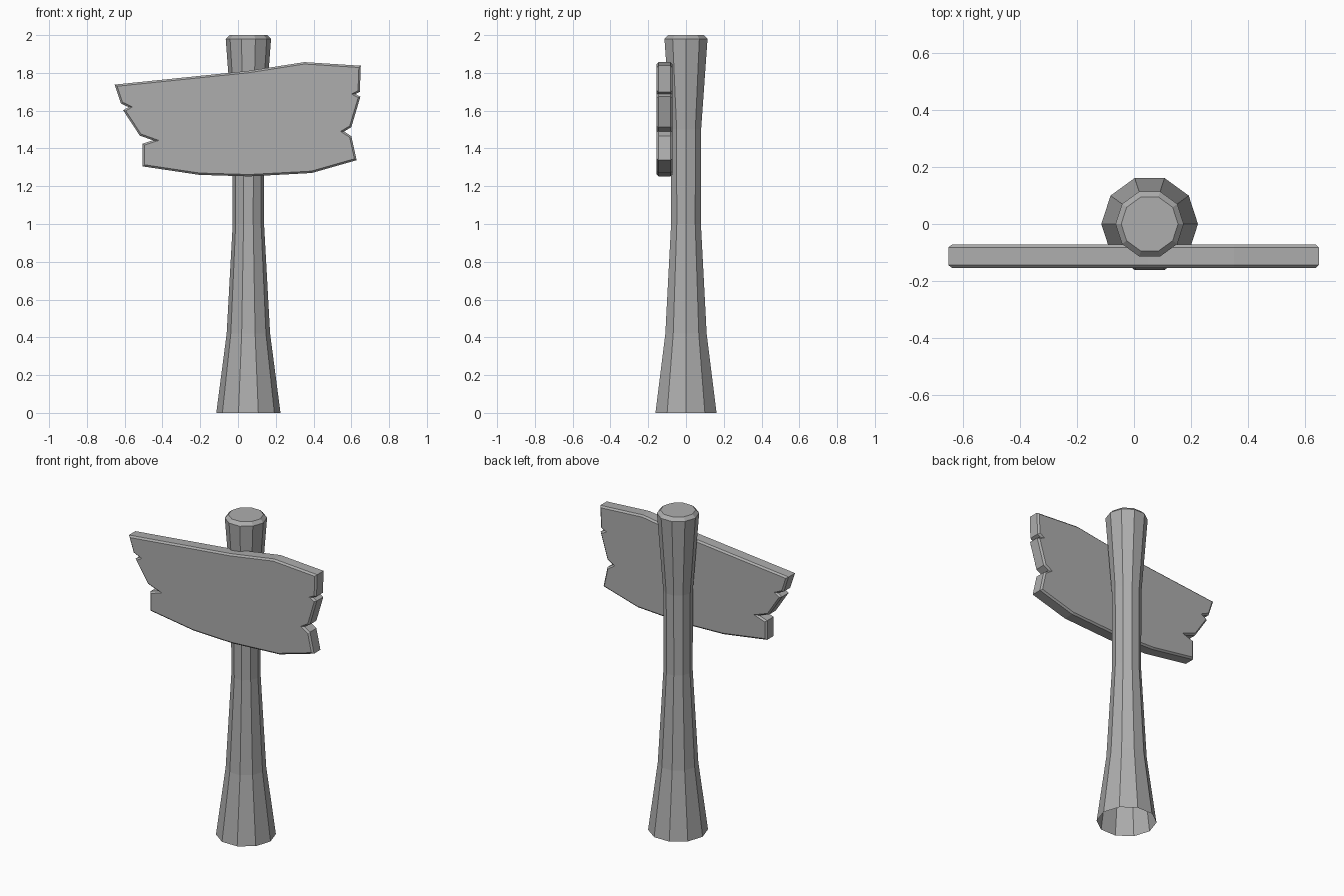
import bpy, bmesh, math

cube = bpy.data.objects.get("Cube")
if cube:
    bpy.data.objects.remove(cube, do_unlink=True)

# Single weathered wood colour
wood = bpy.data.materials.new("weathered_grey_wood")
wood.use_nodes = True
GREY = (0.42, 0.42, 0.42, 1)
wood.diffuse_color = GREY
wood.node_tree.nodes["Principled BSDF"].inputs["Base Color"].default_value = GREY


def add_object(name, bm):
    bmesh.ops.recalc_face_normals(bm, faces=bm.faces)
    mesh = bpy.data.meshes.new(name)
    bm.to_mesh(mesh)
    bm.free()
    mesh.materials.append(wood)
    obj = bpy.data.objects.new(name, mesh)
    bpy.context.collection.objects.link(obj)
    return obj


# Post: ten-sided flared column, open underneath, chamfered top
SIDES = 10
PROFILE = [(0.17, 0), (0.115, 0.42), (0.083, 1.0), (0.084, 1.5),
           (0.12, 1.98), (0.1, 2.0)]
bm = bmesh.new()
rings = []
for radius, z in PROFILE:
    angles = [math.tau * i / SIDES for i in range(SIDES)]
    rings.append([bm.verts.new((radius * math.cos(a), radius * math.sin(a), z))
                  for a in angles])
for low, high in zip(rings, rings[1:]):
    for i in range(SIDES):
        j = (i + 1) % SIDES
        bm.faces.new((low[i], low[j], high[j], high[i]))
bm.faces.new(rings[-1])
post = add_object("post", bm)
post.location.x = 0.055

# Board: splintered outline, extruded, with chamfered front and back rims
OUTLINE = [
    (-0.653, 1.738), (0.05, 1.81), (0.352, 1.857), (0.65, 1.838),
    (0.645, 1.70), (0.622, 1.688), (0.648, 1.674), (0.6, 1.513),
    (0.562, 1.49), (0.6, 1.465), (0.628, 1.338), (0.39, 1.27),
    (0.06, 1.252), (-0.204, 1.26), (-0.505, 1.305), (-0.505, 1.425),
    (-0.45, 1.443), (-0.52, 1.468), (-0.608, 1.602), (-0.58, 1.619),
    (-0.62, 1.638)]
FRONT, BACK, CHAMFER = -0.155, -0.072, 0.01
bm = bmesh.new()
front = bm.faces.new([bm.verts.new((x, FRONT + CHAMFER, z)) for x, z in OUTLINE])
back = bm.faces.new([bm.verts.new((x, BACK - CHAMFER, z)) for x, z in reversed(OUTLINE)])
f, b = list(front.verts), list(reversed(back.verts))
for i in range(len(f)):
    j = (i + 1) % len(f)
    bm.faces.new((f[j], f[i], b[i], b[j]))
bmesh.ops.recalc_face_normals(bm, faces=bm.faces)
bmesh.ops.inset_individual(bm, faces=[front, back], thickness=CHAMFER,
                           depth=CHAMFER, use_even_offset=True)
add_object("sign_board", bm)
